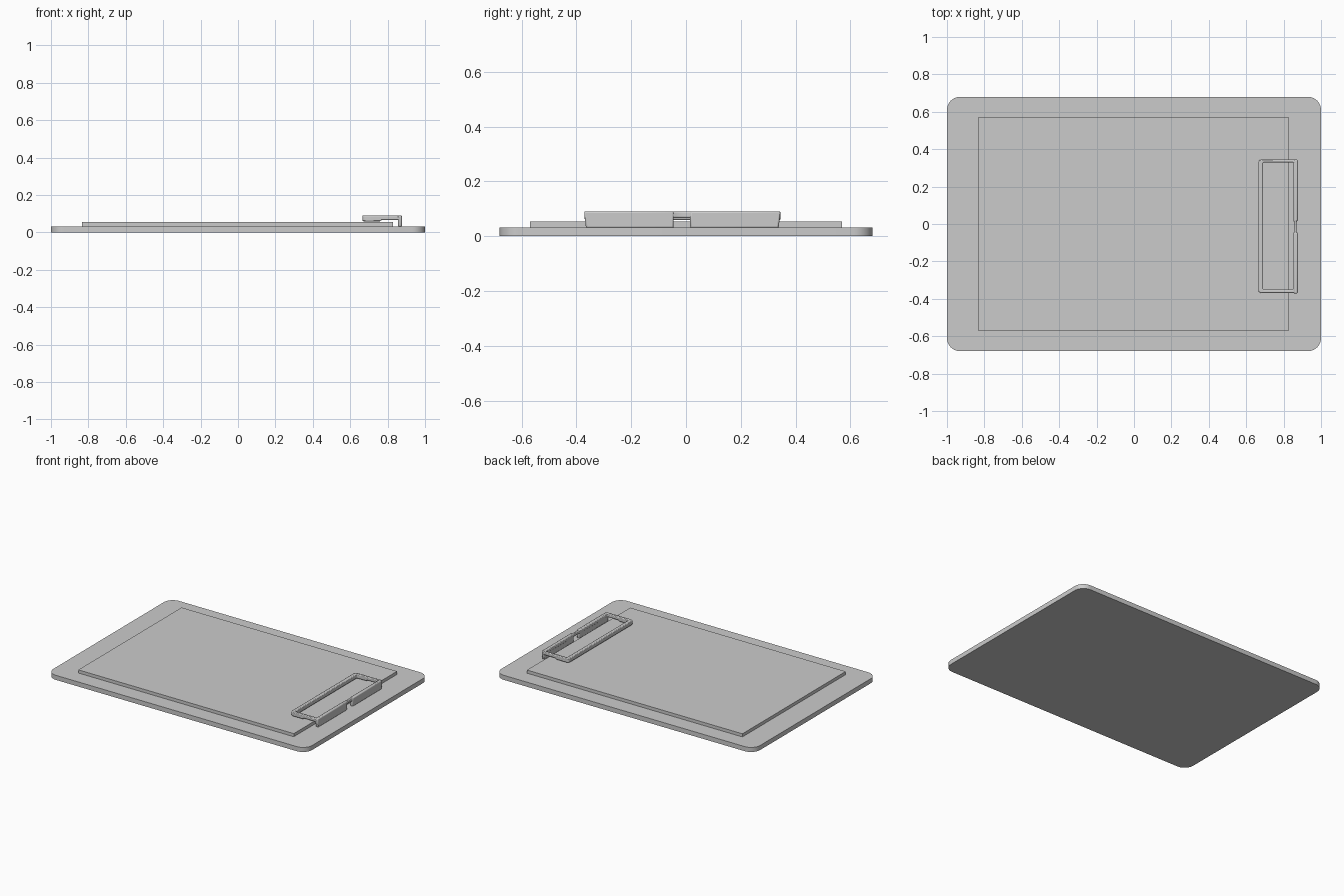
import bpy, bmesh, math

if "Cube" in bpy.data.objects:
    bpy.data.objects.remove(bpy.data.objects["Cube"])


def outline(x0, x1, y0, y1, r, n):
    """Four corner arcs of a rounded rectangle, anticlockwise from +x +y."""
    corners = [(x1 - r, y1 - r), (x0 + r, y1 - r), (x0 + r, y0 + r), (x1 - r, y0 + r)]
    return [[(cx + r * math.cos(math.pi / 2 * (q + i / n)),
              cy + r * math.sin(math.pi / 2 * (q + i / n))) for i in range(n + 1)]
            for q, (cx, cy) in enumerate(corners)]


def finish(name, bm, bevel=0.0, segments=2):
    bmesh.ops.recalc_face_normals(bm, faces=bm.faces[:])
    mesh = bpy.data.meshes.new(name)
    bm.to_mesh(mesh)
    bm.free()
    ob = bpy.data.objects.new(name, mesh)
    bpy.context.collection.objects.link(ob)
    if bevel:
        mod = ob.modifiers.new("Bevel", 'BEVEL')
        mod.width, mod.segments, mod.limit_method = bevel, segments, 'ANGLE'
        mod.angle_limit = math.radians(40)
    bpy.ops.object.select_all(action='DESELECT')
    ob.select_set(True)
    bpy.context.view_layer.objects.active = ob
    bpy.ops.object.shade_smooth_by_angle(angle=math.radians(35))
    return ob


def prism(name, bottom, top, z0, z1, bevel=0.0):
    """Solid between two matching outlines."""
    bm = bmesh.new()
    lo = [bm.verts.new((x, y, z0)) for x, y in bottom]
    hi = [bm.verts.new((x, y, z1)) for x, y in top]
    bm.faces.new(lo[::-1])
    bm.faces.new(hi)
    for i in range(len(lo)):
        j = (i + 1) % len(lo)
        bm.faces.new((lo[i], lo[j], hi[j], hi[i]))
    return finish(name, bm, bevel)


def rect(x0, x1, y0, y1):
    return [(x0, y0), (x1, y0), (x1, y1), (x0, y1)]


# Backing board with rounded corners
board = sum(outline(-1, 1, -0.68, 0.68, 0.07, 10), [])
prism("board", board, board, 0, 0.032)

# Stack of paper
sheet = rect(-0.835, 0.83, -0.57, 0.57)
prism("paper_stack", sheet, sheet, 0.032, 0.054)


# Clip frame: thicker at the gripping bar, thinner arms, waisted at the hinge
def frame_loop(x0, x1, y0, y1, r, waist):
    a, b, c, d = outline(x0, x1, y0, y1, r, 4)
    return (a + [(0.768, y1), (0.758, y1)] + b + c + [(0.758, y0), (0.768, y0)]
            + d + [(x1, -0.047), (waist, -0.04), (waist, 0.01), (x1, 0.017)])


outer = frame_loop(0.665, 0.873, -0.37, 0.345, 0.018, 0.869)
inner = frame_loop(0.69, 0.853, -0.35, 0.328, 0.006, 0.856)
bm = bmesh.new()


def ring(points, top):
    return [bm.verts.new((x, y, 0.09 if top else (0.059 if x < 0.763 else 0.066)))
            for x, y in points]


loops = [ring(outer, False), ring(outer, True), ring(inner, True), ring(inner, False)]
for k in range(4):
    p, q = loops[k], loops[(k + 1) % 4]
    for i in range(len(p)):
        j = (i + 1) % len(p)
        bm.faces.new((p[i], p[j], q[j], q[i]))
finish("clip_frame", bm, 0.005)

# Two standing plates joining the clip to the board, split by the hinge gap
for side, y0, y1, t0, t1 in (("front", -0.372, -0.045, 0.007, 0),
                             ("back", 0.015, 0.345, 0, 0.007)):
    prism("clip_plate_" + side, rect(0.856, 0.876, y0 + t0, y1 - t1),
          rect(0.853, 0.876, y0, y1), 0.03, 0.091, 0.006)
